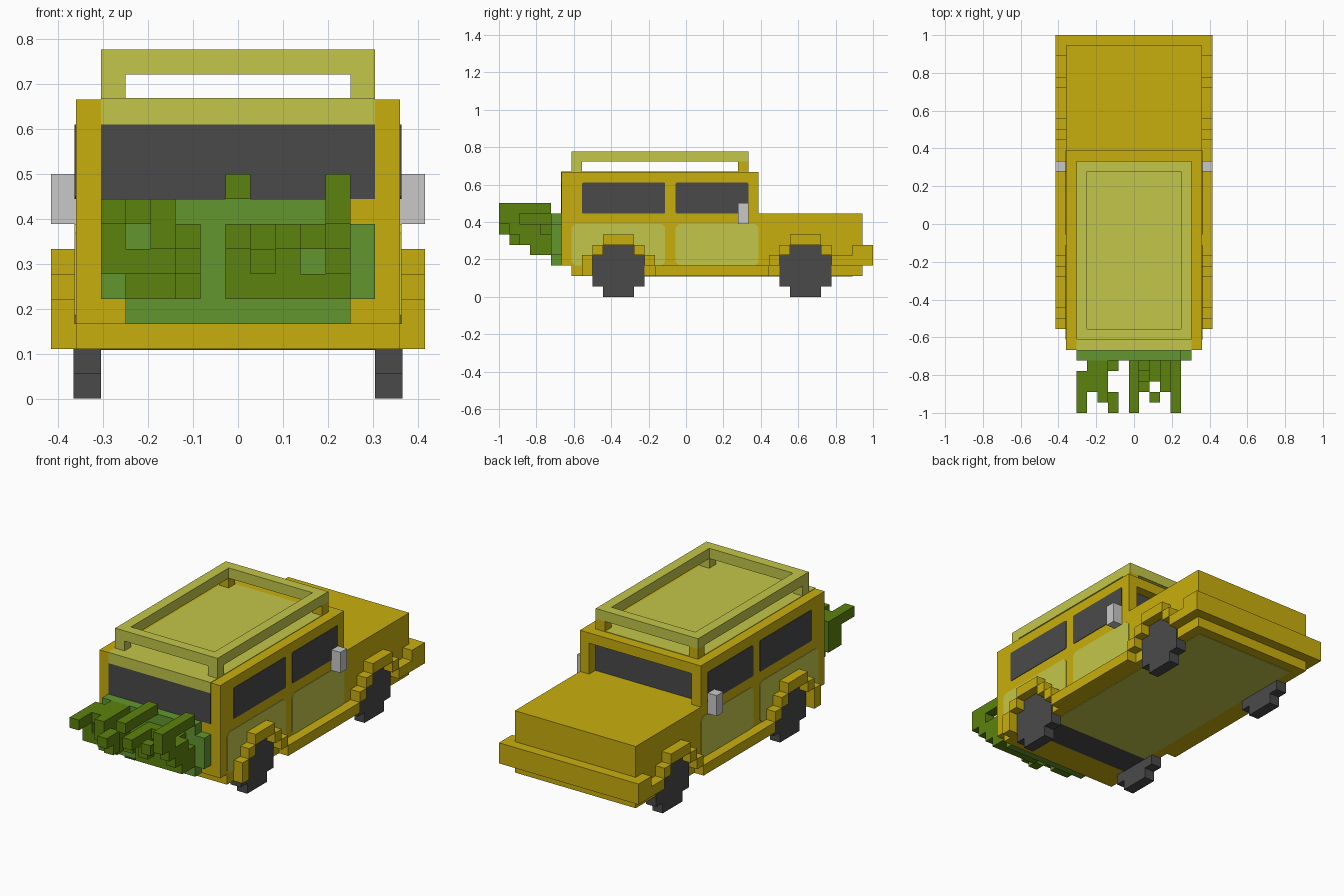
import bpy, bmesh

if "Cube" in bpy.data.objects:
    bpy.data.objects.remove(bpy.data.objects["Cube"])

U = 1 / 18  # one block


def lin(h):
    out = []
    for i in (0, 2, 4):
        c = int(h[i:i + 2], 16) / 255
        out.append(c / 12.92 if c <= 0.04045 else ((c + 0.055) / 1.055) ** 2.4)
    return (*out, 1)


def material(name, h):
    m = bpy.data.materials.new(name)
    m.diffuse_color = lin(h)
    m.use_nodes = True
    m.node_tree.nodes["Principled BSDF"].inputs["Base Color"].default_value = m.diffuse_color
    return m


YELLOW = material("yellow paint", "C9AF0E")
LIME = material("pale lime", "C4C74A")
DARK = material("dark grey", "4A4A4A")
GREEN = material("leaf green", "62962E")
MOSS = material("dark green", "5C820E")
SILVER = material("light grey", "C9C9C9")


def finish(name, bm, mat):
    bmesh.ops.recalc_face_normals(bm, faces=bm.faces)
    me = bpy.data.meshes.new(name)
    bm.to_mesh(me)
    bm.free()
    me.materials.append(mat)
    ob = bpy.data.objects.new(name, me)
    bpy.context.collection.objects.link(ob)
    return ob


def blocks(name, mat, boxes, mirror=False):
    """Boxes in block units: x0, x1, j0, j1, z0, z1 (j counts from y = -1)."""
    bm = bmesh.new()
    all_boxes = list(boxes)
    if mirror:
        all_boxes += [(-b[1], -b[0], *b[2:]) for b in boxes]
    for x0, x1, j0, j1, z0, z1 in all_boxes:
        for v in bmesh.ops.create_cube(bm, size=1)["verts"]:
            v.co = ((x1 if v.co.x > 0 else x0) * U,
                    (j1 if v.co.y > 0 else j0) * U - 1,
                    (z1 if v.co.z > 0 else z0) * U)
    return finish(name, bm, mat)


def side_plates(name, mat, j0, j1, z0, z1, c=0.35):
    """Thin panel with clipped corners on both body sides."""
    bm = bmesh.new()
    prof = [(j0 + c, z0), (j1 - c, z0), (j1, z0 + c), (j1, z1 - c),
            (j1 - c, z1), (j0 + c, z1), (j0, z1 - c), (j0, z0 + c)]
    for s in (1, -1):
        f = bm.faces.new([bm.verts.new((s * 6.45 * U, j * U - 1, z * U)) for j, z in prof])
        ext = bmesh.ops.extrude_face_region(bm, geom=[f])["geom"]
        for v in ext:
            if isinstance(v, bmesh.types.BMVert):
                v.co.x = s * 6.55 * U
    return finish(name, bm, mat)


# Body: cabin with recessed windscreen, floor and bonnet
blocks("cabin", YELLOW, [(-6.5, 6.5, 6, 24, 3, 12)])
blocks("windscreen_frame", YELLOW, [(-6.5, 6.5, 24, 25, 3, 8), (-6.5, 6.5, 24, 25, 11, 12),
                                    (-6.5, -5.5, 24, 25, 8, 11), (5.5, 6.5, 24, 25, 8, 11)])
blocks("bonnet", YELLOW, [(-6.5, 6.5, 25, 35, 3, 8)])
blocks("floor", YELLOW, [(-6.5, 6.5, 7, 35, 2, 3)])
blocks("bumper", YELLOW, [(-7.5, 7.5, 35, 36, 3, 5), (-7.5, -6.5, 34, 35, 3, 5),
                          (6.5, 7.5, 34, 35, 3, 5)])

# Stepped wheel arches and running boards
arches = [(6.5, 7.5, 15, 26, 2, 3), (6.5, 7.5, 33, 34, 3, 4)]
for a, low in ((8, 2), (26, 3)):
    arches += [(6.5, 7.5, a, a + 1, low, 4), (6.5, 7.5, a + 1, a + 2, 4, 5),
               (6.5, 7.5, a + 2, a + 5, 5, 6), (6.5, 7.5, a + 5, a + 6, 4, 5),
               (6.5, 7.5, a + 6, a + 7, 3, 4)]
blocks("wheel_arches", YELLOW, arches, mirror=True)

# Wheels
for label, a in (("rear", 9), ("front", 27)):
    blocks(label + "_wheels", DARK, [(5.5, 6.6, a, a + 5, 1, 4),
                                     (5.5, 6.6, a + 1, a + 4, 0, 5)], mirror=True)

# Underside panels
blocks("axle", DARK, [(-5.5, 5.5, 10, 13, 1.95, 2.1)])
blocks("underside_panel", LIME, [(-5.5, 5.5, 13, 34, 1.95, 2.1)])

# Doors and windows
side_plates("rear_doors", LIME, 7, 16, 3, 7)
side_plates("front_doors", LIME, 17, 25, 3, 7)
side_plates("rear_side_windows", DARK, 8, 16, 8, 11, 0.1)
side_plates("front_side_windows", DARK, 17, 24, 8, 11, 0.1)
blocks("windscreen", DARK, [(-5.5, 5.5, 23.95, 24.05, 8, 11)])
blocks("back_window", DARK, [(-5.5, 5.5, 5.95, 6.05, 8, 11)])

# Roof panel, its back edge and the rack
blocks("roof_panel", LIME, [(-5.5, 5.5, 5.95, 24, 11.95, 12.05),
                            (-5.5, 5.5, 5.95, 6.05, 11, 12)])
blocks("roof_rack", LIME, [(-5.5, -4.5, 7, 24, 13, 14), (4.5, 5.5, 7, 24, 13, 14),
                           (-4.5, 4.5, 7, 8, 13, 14), (-4.5, 4.5, 23, 24, 13, 14)])
blocks("rack_back_legs", LIME, [(4.5, 5.5, 7, 8, 12, 13)], mirror=True)
blocks("rack_front_legs", YELLOW, [(4.5, 5.5, 23, 24, 12, 13)], mirror=True)

# Side mirrors
blocks("mirrors", SILVER, [(6.5, 7.5, 23, 24, 7, 9)], mirror=True)

# Leafy growth on the back
blocks("leaf_pad", GREEN, [(-4.5, 4.5, 5, 6, 3, 8), (-5.5, -4.5, 5, 6, 4, 8),
                           (4.5, 5.5, 5, 6, 4, 7)])
blocks("left_twigs", MOSS, [
    (-5.5, -4.5, 0, 4, 7, 8), (-4.5, -3.5, 2, 5, 7, 8), (-3.5, -2.5, 1, 5, 7, 8),
    (-5.5, -4.5, 2, 4, 5, 7), (-4.5, -2.5, 2, 5, 5, 6), (-3.5, -2.5, 1, 3, 6, 7),
    (-2.5, -1.5, 0, 2, 6, 7), (-2.5, -1.5, 1, 2, 5, 6), (-4.5, -2.5, 3, 5, 4, 5),
    (-2.5, -1.5, 4, 5, 4, 5)])
blocks("right_twigs", MOSS, [
    (-.5, .5, 0, 5, 8, 9), (-.5, .5, 1, 5, 6, 7), (-.5, .5, 3, 5, 4, 6),
    (.5, 1.5, 3, 5, 4, 5), (.5, 1.5, 2, 3, 5, 6), (.5, 1.5, 4, 5, 6, 7),
    (1.5, 2.5, 3, 5, 4, 6), (1.5, 2.5, 1, 2, 6, 7), (2.5, 3.5, 3, 5, 4, 5),
    (2.5, 3.5, 2, 5, 6, 7), (3.5, 4.5, 0, 5, 8, 9), (3.5, 4.5, 0, 2, 7, 8),
    (3.5, 4.5, 1, 4, 6, 7), (3.5, 4.5, 2, 5, 5, 6), (3.5, 4.5, 3, 5, 4, 5)])
